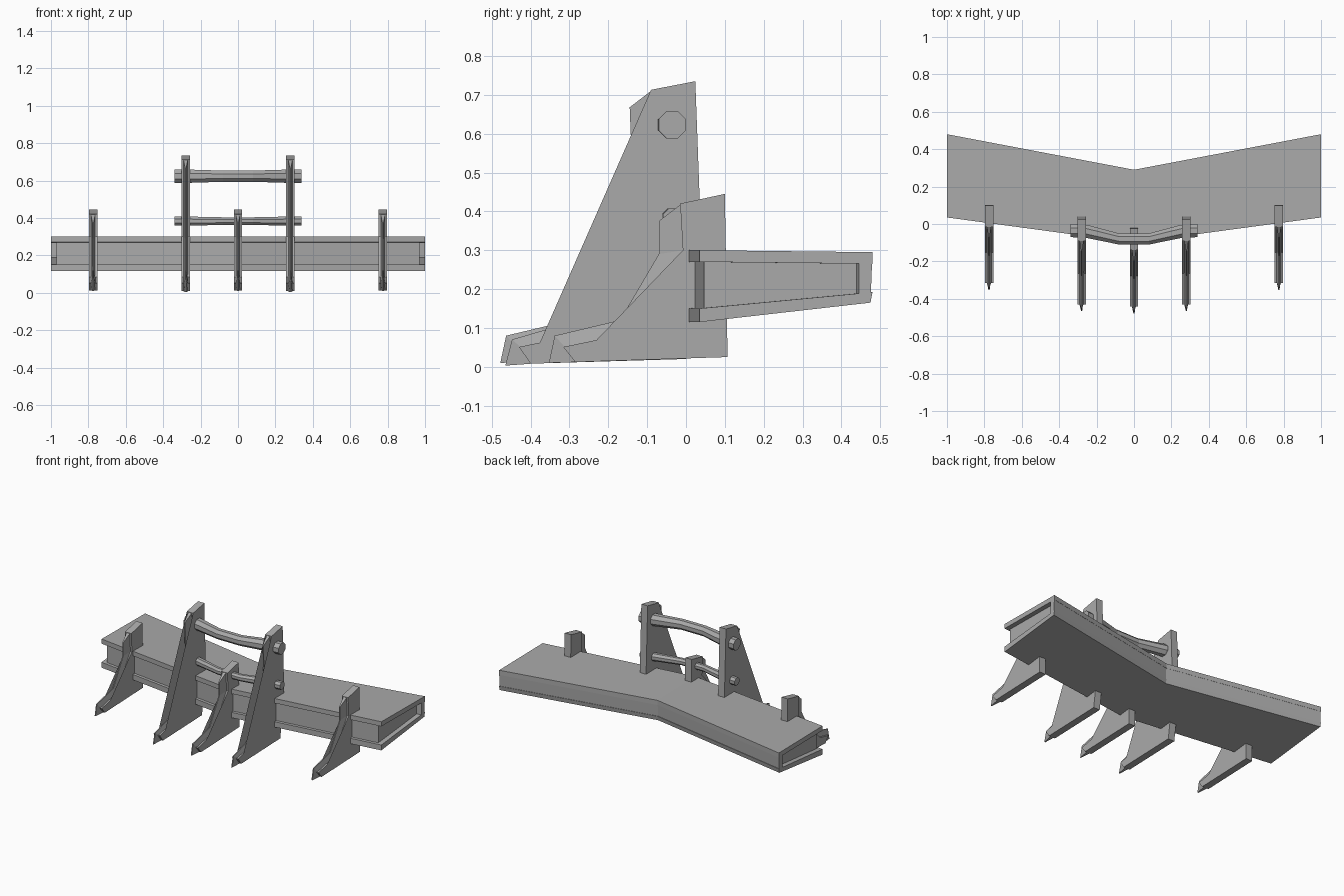
import bpy, bmesh, math
from mathutils import Vector

if "Cube" in bpy.data.objects:
    bpy.data.objects.remove(bpy.data.objects["Cube"], do_unlink=True)

steel = bpy.data.materials.new("grey_steel")
steel.use_nodes = True
GREY = (0.4, 0.4, 0.4, 1)
steel.diffuse_color = GREY
steel.node_tree.nodes["Principled BSDF"].inputs["Base Color"].default_value = GREY


def loft(name, rings):
    """Skin a closed solid through rings of equal point count."""
    bm = bmesh.new()
    rows = [[bm.verts.new(p) for p in ring] for ring in rings]
    n = len(rows[0])
    for a, b in zip(rows, rows[1:]):
        for i in range(n):
            j = (i + 1) % n
            bm.faces.new((a[i], a[j], b[j], b[i]))
    caps = [bm.faces.new(rows[0]), bm.faces.new(rows[-1])]
    bmesh.ops.triangulate(bm, faces=caps)
    bmesh.ops.recalc_face_normals(bm, faces=bm.faces)
    mesh = bpy.data.meshes.new(name)
    bm.to_mesh(mesh)
    bm.free()
    mesh.materials.append(steel)
    obj = bpy.data.objects.new(name, mesh)
    bpy.context.collection.objects.link(obj)
    return obj


# Swept-back beam: side profiles run from one end, through the middle, to the other
FRONT_MID, FRONT_END, BACK_MID, BACK_END = -0.10, 0.035, 0.29, 0.48


def beam_part(name, half, profile):
    """Profile points are (depth fraction, offset, z) between the front and back edges."""
    rings = []
    for x in (-half, 0, half):
        t = abs(x)
        front = FRONT_MID + (FRONT_END - FRONT_MID) * t
        back = BACK_MID + (BACK_END - BACK_MID) * t
        rings.append([(x, front + (back - front) * f + o, z) for f, o, z in profile])
    loft(name, rings)


beam_part("top_plate", 1.0, [(0, 0, 0.30), (1, 0, 0.295), (1, 0, 0.265), (0, 0, 0.27)])
beam_part("bottom_plate", 1.0, [(0, 0, 0.15), (1, 0, 0.192), (1, -0.005, 0.165), (0, 0, 0.115)])
beam_part("back_wall", 1.0, [(1, -0.035, 0.28), (1, 0, 0.295), (1, -0.005, 0.165), (1, -0.035, 0.18)])
beam_part("recessed_core", 0.97, [(0, 0.016, 0.28), (1, -0.02, 0.28), (1, -0.02, 0.175), (0, 0.016, 0.14)])


# Ripper teeth: a thick shank plus a thin cutting edge along its front
def tooth(name, x, edge, shank_front, back):
    half = 0.0225
    outline = shank_front + back
    loft(name + "_shank", [[(x + s * half, y, z) for y, z in outline] for s in (-1, 1)])
    rings = []
    for (ey, ez), (sy, sz) in zip(edge, shank_front):
        rings.append([(x - 0.003, ey, ez), (x + 0.003, ey, ez),
                      (x + 0.012, sy + 0.004, sz), (x - 0.012, sy + 0.004, sz)])
    loft(name + "_cutting_edge", rings)


def shift(points, dy):
    return [(y + dy, z) for y, z in points]


short_edge = [(-0.07, 0.375), (-0.07, 0.29), (-0.17, 0.12), (-0.338, 0.08), (-0.353, 0.01)]
short_front = [(-0.015, 0.42), (-0.008, 0.30), (-0.152, 0.085), (-0.316, 0.051), (-0.285, 0.012)]
short_back = [(0.107, 0.025), (0.10, 0.445)]
tall_edge = [(-0.145, 0.668), (-0.13, 0.29), (-0.278, 0.12), (-0.448, 0.07), (-0.465, 0.003)]
tall_front = [(-0.09, 0.713), (-0.07, 0.30), (-0.265, 0.085), (-0.43, 0.051), (-0.40, 0.008)]
tall_back = [(0.0, 0.02), (0.04, 0.30), (0.024, 0.735)]

tooth("middle_tooth", 0, shift(short_edge, -0.125), shift(short_front, -0.125), shift(short_back, -0.125))
for side, s in (("left", 1), ("right", -1)):
    tooth(side + "_outer_tooth", s * 0.775, short_edge, short_front, short_back)
    tooth(side + "_tall_tooth", s * 0.28, tall_edge, tall_front, tall_back)


# Bowed octagonal crossbars through the tall teeth
def crossbar(name, z, radius):
    half_path = [(0.34, -0.035), (0.25, -0.04), (0.08, -0.08)]
    path = [(-x, y) for x, y in half_path] + half_path[::-1]
    rings = []
    for x, y in path:
        r = radius * (0.85 if abs(x) < 0.2 else 1)
        rings.append([(x, y + r * math.cos(a), z + r * math.sin(a))
                      for a in (math.tau * (k + 0.5) / 8 for k in range(8))])
    loft(name, rings)


crossbar("upper_crossbar", 0.623, 0.038)
crossbar("lower_crossbar", 0.383, 0.026)
